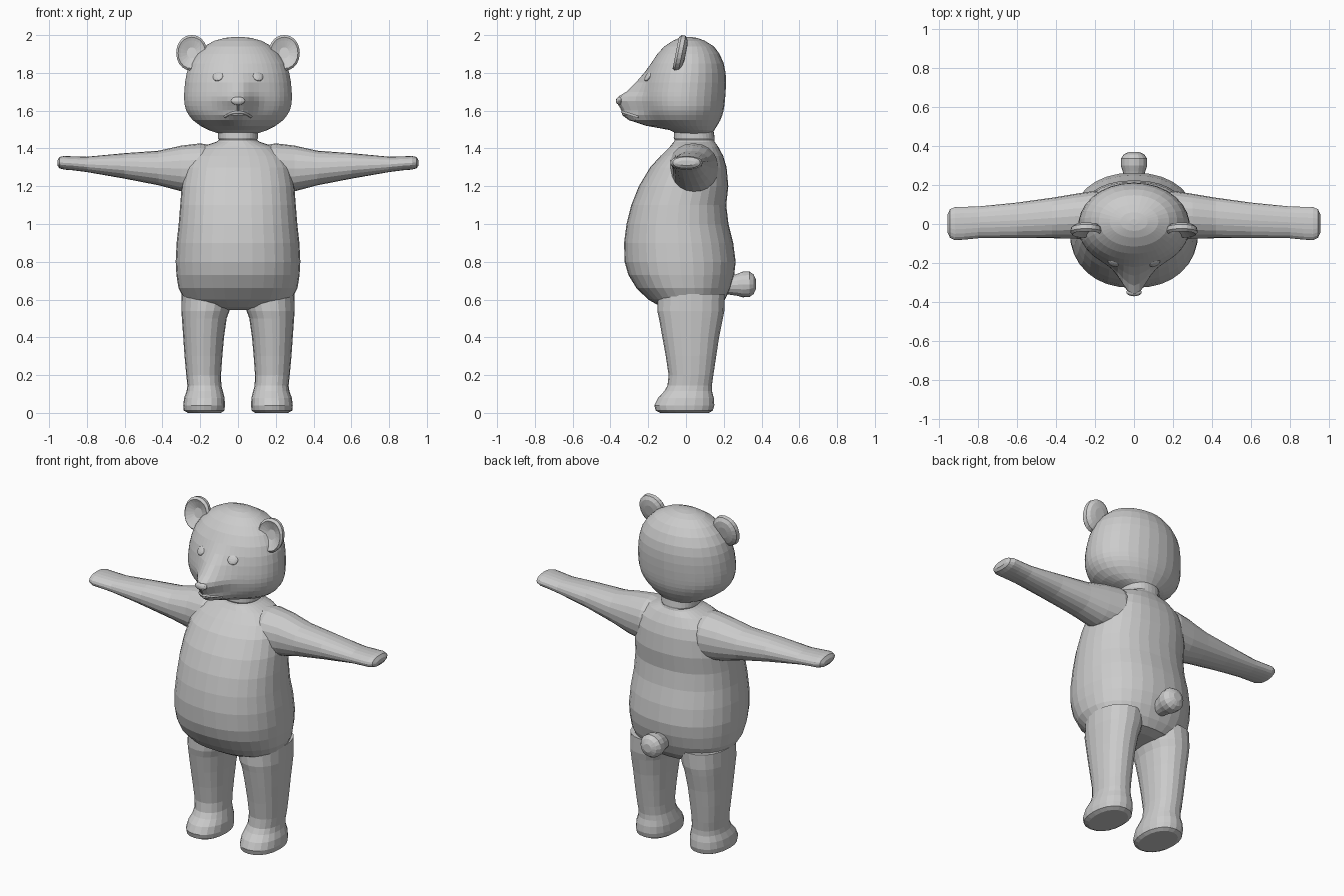
import bpy, bmesh, math
from mathutils import Vector

if "Cube" in bpy.data.objects:
    bpy.data.objects.remove(bpy.data.objects["Cube"])


def mesh_object(name, verts, faces):
    me = bpy.data.meshes.new(name)
    me.from_pydata(verts, [], faces)
    bm = bmesh.new()
    bm.from_mesh(me)
    bmesh.ops.recalc_face_normals(bm, faces=bm.faces)
    bm.to_mesh(me)
    bm.free()
    ob = bpy.data.objects.new(name, me)
    bpy.context.collection.objects.link(ob)
    return ob


def loft(name, rings, axis='Z', n=24, p=2.0, side=1, warp=0.0, shape=None):
    """Skin superelliptic rings (t, a_min, a_max, b_min, b_max, extra...) along an axis."""
    verts = []
    for ring in rings:
        t, a0, a1, b0, b1 = ring[:5]
        for i in range(n):
            u = 2 * math.pi * i / n
            u -= warp * math.sin(u)
            s, c = math.sin(u), -math.cos(u)
            a = (a0 + a1) / 2 + (a1 - a0) / 2 * math.copysign(abs(s) ** (2 / p), s)
            b = (b0 + b1) / 2 + (b1 - b0) / 2 * math.copysign(abs(c) ** (2 / p), c)
            v = {'X': (t, a, b), 'Y': (a, t, b), 'Z': (a, b, t)}[axis]
            if shape:
                v = shape(v, c, ring)
            verts.append((v[0] * side, v[1], v[2]))
    faces = [(k * n + i, k * n + (i + 1) % n, (k + 1) * n + (i + 1) % n, (k + 1) * n + i)
             for k in range(len(rings) - 1) for i in range(n)]
    last = (len(rings) - 1) * n
    faces += [tuple(range(n)), tuple(range(last, last + n))]
    return mesh_object(name, verts, faces)


# Torso and neck: height, half width, front y, back y
torso = [(.545, .11, -.05, .12), (.56, .21, -.13, .175), (.6, .285, -.2, .207),
         (.66, .315, -.262, .235), (.73, .326, -.305, .255), (.8, .33, -.325, .263),
         (.9, .325, -.328, .25), (1.0, .314, -.315, .225), (1.1, .306, -.29, .213),
         (1.2, .298, -.25, .224), (1.3, .28, -.19, .215), (1.36, .25, -.135, .197),
         (1.41, .19, -.085, .17), (1.435, .115, -.065, .152), (1.445, .1, -.06, .15),
         (1.455, .106, -.065, .152), (1.53, .106, -.06, .14)]
body = loft("body", [(z, -w, w, f, b) for z, w, f, b in torso], n=32, p=2.25)

# Arms (x, y range, z range) and legs with feet (z, x range, y range)
arm = [(.1, -.06, .15, 1.22, 1.41), (.2, -.09, .17, 1.16, 1.427), (.3, -.075, .155, 1.173, 1.415),
       (.42, -.073, .135, 1.205, 1.388), (.6, -.073, .11, 1.24, 1.375),
       (.8, -.073, .09, 1.275, 1.356), (.87, -.08, .088, 1.284, 1.358),
       (.92, -.083, .087, 1.288, 1.36), (.945, -.07, .075, 1.295, 1.355),
       (.956, -.045, .05, 1.31, 1.337)]
leg = [(0, .09, .265, -.135, .12), (.012, .072, .287, -.16, .142), (.04, .069, .29, -.168, .15),
       (.08, .071, .285, -.148, .147), (.115, .08, .272, -.115, .138),
       (.145, .088, .268, -.098, .137), (.2, .09, .274, -.092, .145),
       (.3, .083, .283, -.107, .16), (.4, .074, .29, -.125, .175),
       (.5, .06, .297, -.143, .195), (.54, .045, .3, -.152, .203), (.63, .02, .3, -.15, .205)]
limbs = []
for side in (-1, 1):
    limbs.append(loft("arm", arm, 'X', 20, 2.2, side))
    limbs.append(loft("leg", leg, 'Z', 20, 2.2, side))

# Merge limbs into the body
for limb in limbs:
    m = body.modifiers.new("join", 'BOOLEAN')
    m.operation, m.solver, m.object = 'UNION', 'EXACT', limb
bpy.context.view_layer.update()
joined = bpy.data.meshes.new_from_object(
    body.evaluated_get(bpy.context.evaluated_depsgraph_get()))
body.modifiers.clear()
body.data = joined
for limb in limbs:
    bpy.data.objects.remove(limb)

# Head: height, half width, skull front y, back y, muzzle length
skull = [(1.478, .1, -.05, .14, 0), (1.497, .155, -.085, .15, .0), (1.52, .2, -.15, .165, .06),
         (1.55, .24, -.195, .182, .108), (1.578, .262, -.212, .193, .128),
         (1.6, .274, -.22, .199, .118), (1.625, .282, -.225, .203, .128),
         (1.65, .285, -.23, .206, .14), (1.675, .286, -.23, .208, .128),
         (1.7, .285, -.228, .21, .088), (1.75, .281, -.22, .212, .045),
         (1.8, .272, -.207, .21, .014), (1.85, .255, -.185, .2, 0), (1.9, .222, -.152, .178, 0),
         (1.94, .18, -.115, .148, 0), (1.97, .125, -.07, .1, 0), (1.985, .07, -.035, .06, 0),
         (1.99, .02, -.005, .025, 0)]


def muzzle(v, c, ring):
    x, y, z = v
    return (x, y - ring[5] * math.exp(-(x / .08) ** 2) * (c < 0), z)


head = loft("head", [(z, -w, w, f, b, d) for z, w, f, b, d in skull],
            n=40, p=2.05, warp=.4, shape=muzzle)
bpy.context.view_layer.update()


def face_y(x, z):
    return head.ray_cast(Vector((x, -2, z)), Vector((0, 1, 0)))[1].y


# Ears: dished discs leaning back
ear = [(.0, .03), (-.006, .06), (-.02, .078), (-.042, .082), (-.054, .072), (-.046, .058), (-.03, .025)]
for side in (-1, 1):
    loft("ear", [(y, .245 - r, .245 + r, 1.906 - r * 1.15, 1.906 + r * 1.15) for y, r in ear],
         'Y', 20, 2.1, side, shape=lambda v, c, r: (v[0], v[1] + .2 * (v[2] - 1.906), v[2]))

# Eyes: shallow ovals set in the face
for side in (-1, 1):
    y = face_y(side * .105, 1.782)
    bpy.ops.mesh.primitive_uv_sphere_add(segments=14, ring_count=8, radius=1,
                                         location=(side * .105, y + .003, 1.782),
                                         rotation=(-.6, 0, side * .4))
    eye = bpy.context.object
    eye.name = "eye"
    eye.scale = (.03, .012, .03)

# Nose pad
bpy.ops.mesh.primitive_uv_sphere_add(segments=14, ring_count=8, radius=1, location=(0, -.35, 1.652))
nose = bpy.context.object
nose.name = "nose"
nose.scale = (.04, .021, .022)


# Mouth line and groove under the nose, laid on the face
def strip(name, points, r):
    rings = [Vector((x, face_y(x, z) + .002, z)) for x, z in points]
    cu = bpy.data.curves.new(name, 'CURVE')
    cu.dimensions, cu.bevel_depth, cu.bevel_resolution, cu.use_fill_caps = '3D', r, 1, True
    sp = cu.splines.new('POLY')
    sp.points.add(len(rings) - 1)
    for q, v in zip(sp.points, rings):
        q.co = (*v, 1)
    ob = bpy.data.objects.new(name, cu)
    bpy.context.collection.objects.link(ob)


strip("mouth", [(x * .01, 1.592 - .025 * (x / 7) ** 2) for x in range(-7, 8)], .007)
strip("lip_groove", [(0, 1.595), (0, 1.615), (0, 1.635)], .004)

# Tail: round bobble on a short stem
tail = [(.17, .035, .67), (.235, .05, .675), (.27, .058, .678), (.3, .068, .68),
        (.335, .068, .681), (.358, .052, .681), (.37, .025, .681)]
loft("tail", [(y, -r, r, z - r, z + r) for y, r, z in tail], 'Y', 16)
